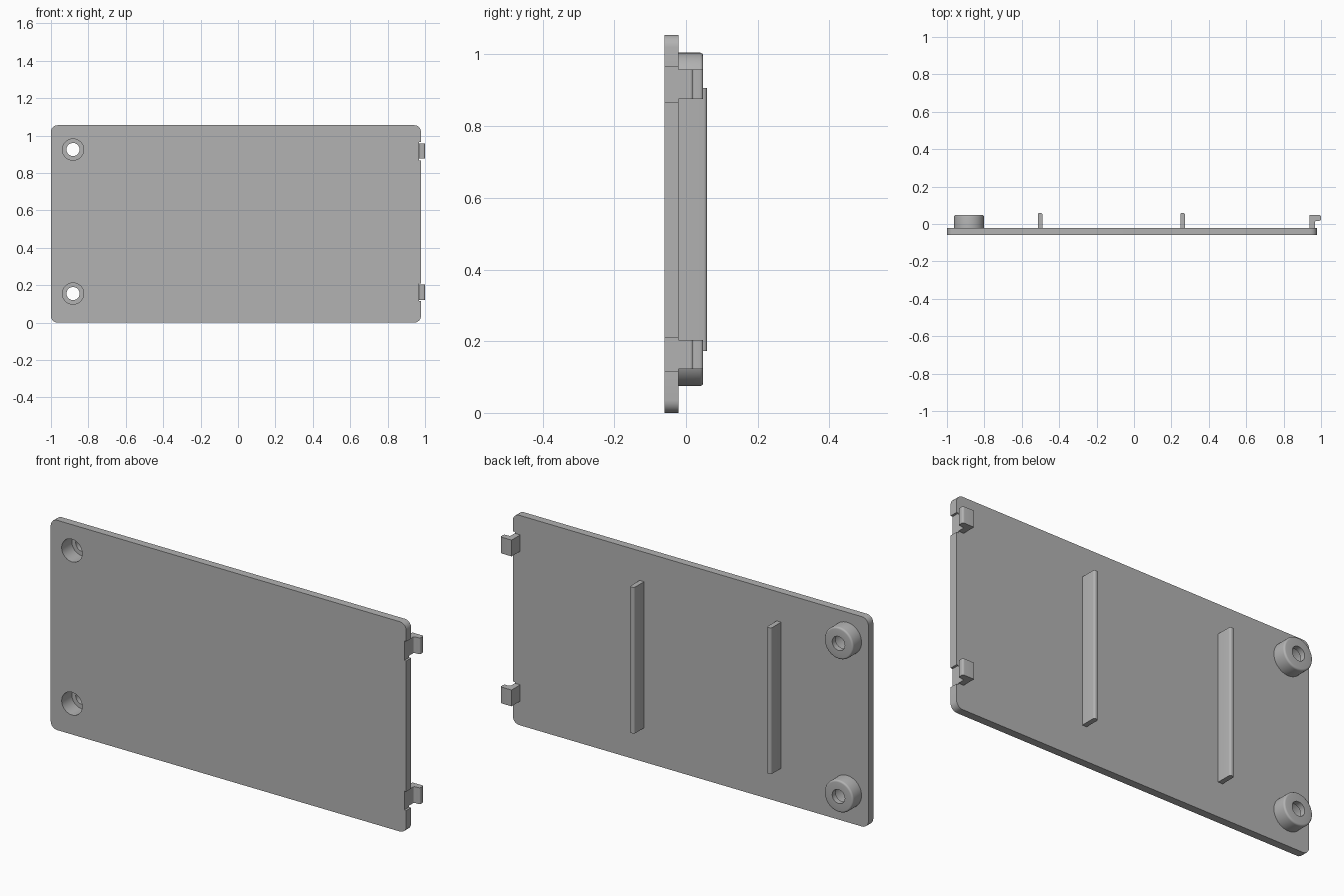
import bpy, bmesh
from math import pi, sin, cos, radians
from mathutils import Vector, Matrix

cube = bpy.data.objects.get("Cube")
if cube:
    bpy.data.objects.remove(cube, do_unlink=True)

grey = bpy.data.materials.new("plain grey")
grey.use_nodes = True
grey.diffuse_color = (0.45, 0.45, 0.45, 1)
grey.node_tree.nodes["Principled BSDF"].inputs["Base Color"].default_value = grey.diffuse_color

FRONT, BACK = -0.06, -0.021      # plate faces in y
HEIGHT = 1.055
BOSS_X, BOSS_TOP = -0.882, 0.048
BORE, HOLE = 0.057, 0.035


def finish(name, bm):
    bmesh.ops.recalc_face_normals(bm, faces=bm.faces)
    mesh = bpy.data.meshes.new(name)
    bm.to_mesh(mesh)
    bm.free()
    mesh.materials.append(grey)
    obj = bpy.data.objects.new(name, mesh)
    bpy.context.collection.objects.link(obj)
    return obj


def smooth(obj):
    bpy.ops.object.select_all(action='DESELECT')
    obj.select_set(True)
    bpy.context.view_layer.objects.active = obj
    bpy.ops.object.shade_smooth_by_angle(angle=radians(30))


def extrude(name, points, vector):
    """Solid made by sweeping a closed outline along a vector."""
    bm = bmesh.new()
    face = bm.faces.new([bm.verts.new(p) for p in points])
    new = bmesh.ops.extrude_face_region(bm, geom=[face])["geom"]
    bmesh.ops.translate(bm, vec=vector, verts=[v for v in new if isinstance(v, bmesh.types.BMVert)])
    return finish(name, bm)


def arc(cx, cy, r, start, sweep=90, steps=6):
    angles = [radians(start + sweep * i / steps) for i in range(steps + 1)]
    return [(cx + r * cos(a), cy + r * sin(a)) for a in angles]


# Cover plate with rounded corners and two latch notches
r, left, right, notch = 0.035, -1.0, 0.978, 0.967
outline = arc(left + r, r, r, 180) + arc(right - r, r, r, 270)
for low, high in ((0.115, 0.21), (0.867, 0.965)):
    outline += [(right, low), (notch, low), (notch, high), (right, high)]
outline += arc(right - r, HEIGHT - r, r, 0) + arc(left + r, HEIGHT - r, r, 90)
plate = extrude("cover_plate", [(x, FRONT, z) for x, z in outline], (0, BACK - FRONT, 0))

# Screw bosses, each lathed around the y axis, with a bored plate opening
profile = [(BORE, BACK), (0.08, BACK)] + arc(0.071, BOSS_TOP - 0.009, 0.009, 0, steps=4)
profile += [(HOLE, BOSS_TOP), (HOLE, 0.02), (BORE, 0.02)]
for name, z in (("lower", 0.155), ("upper", 0.925)):
    bm = bmesh.new()
    verts = [bm.verts.new((BOSS_X + rad, y, z)) for rad, y in profile]
    edges = [bm.edges.new((a, b)) for a, b in zip(verts, verts[1:] + verts[:1])]
    bmesh.ops.spin(bm, geom=verts + edges, cent=(BOSS_X, 0, z), axis=(0, 1, 0),
                   angle=2 * pi, steps=48, use_merge=True)
    bmesh.ops.remove_doubles(bm, verts=bm.verts, dist=0.0001)
    smooth(finish(name + "_screw_boss", bm))

    bm = bmesh.new()
    place = Matrix.Translation((BOSS_X, BACK, z)) @ Matrix.Rotation(pi / 2, 4, 'X')
    bmesh.ops.create_cone(bm, cap_ends=True, segments=48, radius1=BORE, radius2=BORE,
                          depth=0.2, matrix=place)
    cutter = finish(name + "_bore_cutter", bm)
    cutter.hide_render = True
    cut = plate.modifiers.new("bore", 'BOOLEAN')
    cut.object, cut.operation, cut.solver = cutter, 'DIFFERENCE', 'EXACT'
    bpy.context.view_layer.objects.active = plate
    bpy.ops.object.modifier_apply(modifier=cut.name)
    bpy.data.objects.remove(cutter, do_unlink=True)
smooth(plate)

# Stiffening ribs with rounded crests
for name, x in (("right", -0.502), ("left", 0.26)):
    half = 0.0125
    section = [(x - half, BACK), (x + half, BACK)]
    section += arc(x + half - 0.01, 0.049, 0.01, 0, steps=4)
    section += arc(x - half + 0.01, 0.049, 0.01, 90, steps=4)
    smooth(extrude(name + "_rib", [(px, y, 0.172) for px, y in section], (0, 0, 0.735)))

# Snap latches: a stem with a rounded hook tip
hook = [(0.937, BACK), (notch, BACK), (notch, 0.008)]
hook += arc(notch + 0.009, 0.008, 0.009, 180, -90, 4)
hook += arc(0.991, 0.026, 0.009, 270, steps=4) + arc(0.991, 0.039, 0.009, 0, steps=4)
hook += [(0.937, BOSS_TOP)]
for name, z in (("lower", 0.122), ("upper", 0.876)):
    smooth(extrude(name + "_latch_hook", [(x, y, z) for x, y in hook], (0, 0, 0.082)))
